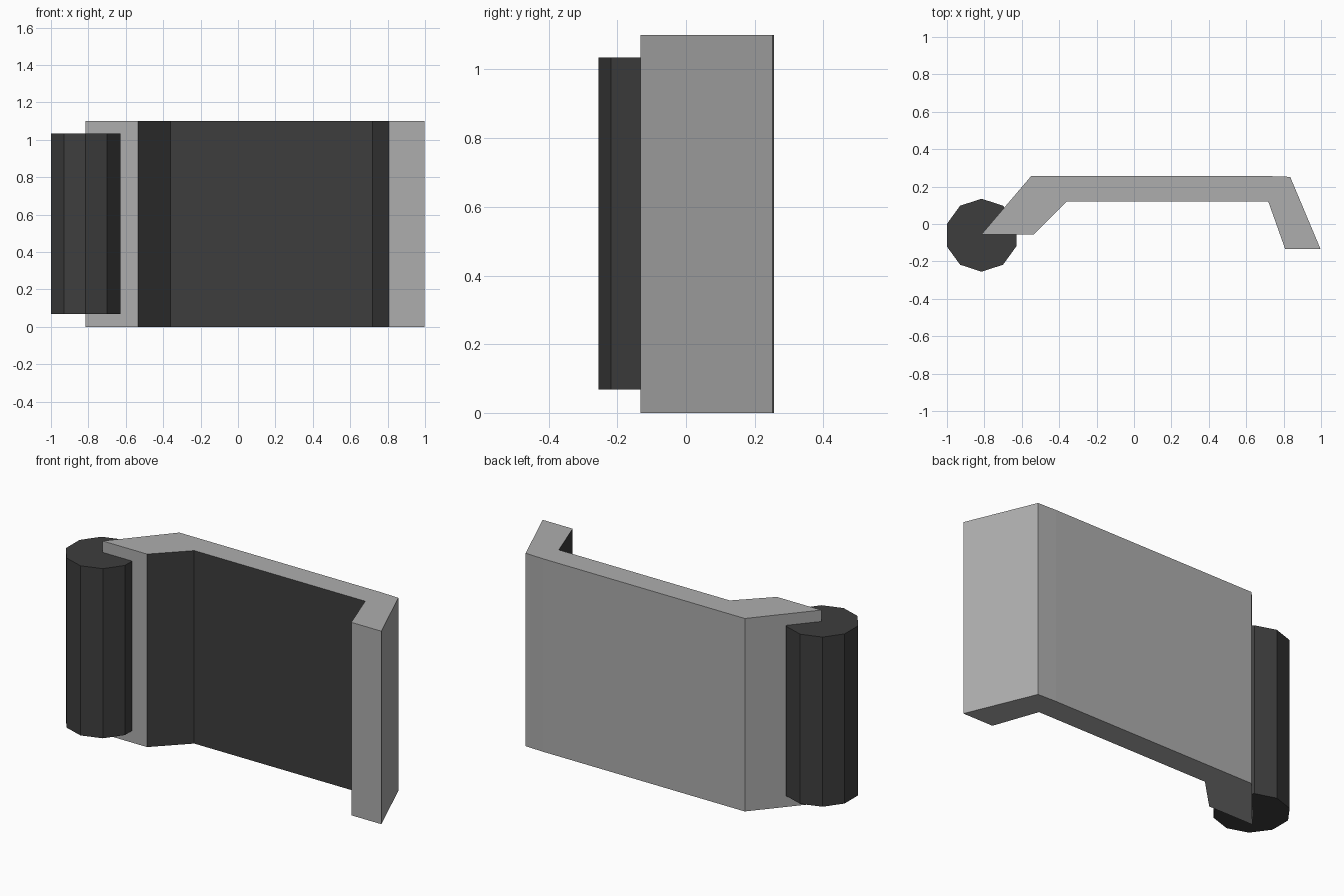
import bpy, bmesh, math

if "Cube" in bpy.data.objects:
    bpy.data.objects.remove(bpy.data.objects["Cube"])


def material(name, value):
    m = bpy.data.materials.new(name)
    m.diffuse_color = (value, value, value, 1)
    m.use_nodes = True
    m.node_tree.nodes["Principled BSDF"].inputs["Base Color"].default_value = m.diffuse_color
    return m


light = material("light grey", 0.42)
dark = material("dark grey", 0.048)


def prism(name, outline, z0, z1, mats, dark_sides=()):
    """Extrude a counter-clockwise outline; listed side indices use the second material."""
    bm = bmesh.new()
    low = [bm.verts.new((x, y, z0)) for x, y in outline]
    high = [bm.verts.new((x, y, z1)) for x, y in outline]
    bm.faces.new(low[::-1])
    bm.faces.new(high)
    n = len(outline)
    for i in range(n):
        j = (i + 1) % n
        f = bm.faces.new((low[i], low[j], high[j], high[i]))
        f.material_index = 1 if i in dark_sides else 0
    me = bpy.data.meshes.new(name)
    bm.to_mesh(me)
    bm.free()
    for m in mats:
        me.materials.append(m)
    ob = bpy.data.objects.new(name, me)
    bpy.context.collection.objects.link(ob)
    return ob


# Bent panel: light shell with a dark inner lining
panel = [(-0.815, -0.055), (-0.535, -0.055), (-0.36, 0.12), (0.718, 0.12),
         (0.808, -0.133), (0.997, -0.133), (0.835, 0.252), (0.72, 0.256), (-0.55, 0.256)]
prism("bent_panel", panel, 0, 1.1, [light, dark], dark_sides=(1, 2, 3))

# Ten-sided post at the left end
post = [(-0.815 + 0.195 * math.cos(math.pi / 2 + i * math.tau / 10),
         -0.06 + 0.195 * math.sin(math.pi / 2 + i * math.tau / 10)) for i in range(10)]
prism("round_post", post, 0.068, 1.035, [dark])
